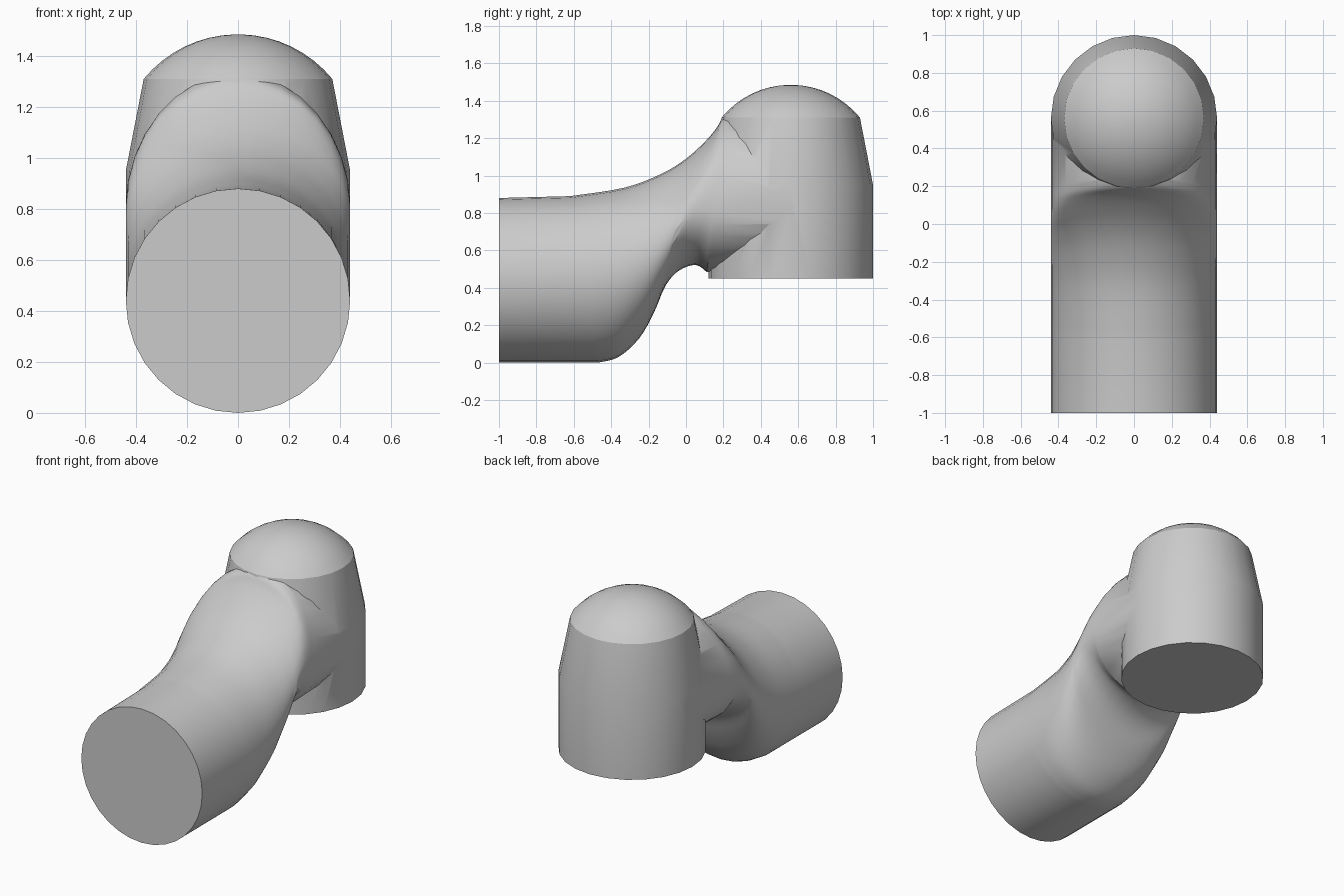
import bpy, bmesh, math
from mathutils import Vector

if "Cube" in bpy.data.objects:
    bpy.data.objects.remove(bpy.data.objects["Cube"], do_unlink=True)

R = 0.44
SEGMENTS = 32
AXIS_Y = 0.56

grey = bpy.data.materials.new("plain grey")
grey.use_nodes = True
grey.diffuse_color = (0.6, 0.6, 0.6, 1)
grey.node_tree.nodes["Principled BSDF"].inputs["Base Color"].default_value = (0.6, 0.6, 0.6, 1)


def loft(name, rings):
    """Closed solid skinned through equal-length rings of points."""
    bm = bmesh.new()
    loops = [[bm.verts.new(p) for p in ring] for ring in rings]
    n = len(loops[0])
    for a, b in zip(loops, loops[1:]):
        for i in range(n):
            j = (i + 1) % n
            bm.faces.new((a[i], a[j], b[j], b[i]))
    bm.faces.new(loops[0])
    bm.faces.new(loops[-1])
    bmesh.ops.recalc_face_normals(bm, faces=bm.faces)
    mesh = bpy.data.meshes.new(name)
    bm.to_mesh(mesh)
    bm.free()
    mesh.materials.append(grey)
    obj = bpy.data.objects.new(name, mesh)
    bpy.context.collection.objects.link(obj)
    return obj


def section(top, bottom, widest):
    """Egg-shaped ring across x, widest at a fraction of its height."""
    mid = bottom.lerp(top, widest)
    ring = []
    for i in range(SEGMENTS):
        a = math.tau * i / SEGMENTS
        end = top if math.sin(a) > 0 else bottom
        p = mid.lerp(end, abs(math.sin(a)))
        ring.append((R * math.cos(a), p.x, p.y))
    return ring


def spline(points, steps):
    """Catmull-Rom curve through the points."""
    pts = [points[0]] + points + [points[-1]]
    out = []
    for a, b, c, d in zip(pts, pts[1:], pts[2:], pts[3:]):
        for s in range(steps):
            t = s / steps
            out.append(0.5 * (2 * b + (c - a) * t + (2 * a - 5 * b + 4 * c - d) * t * t
                              + (3 * b - a - 3 * c + d) * t ** 3))
    return out + [points[-1]]


# Inlet pipe flowing up into the neck: top y, z / bottom y, z / widest fraction
stations = [
    (-0.62, 0.89, -0.47, 0.00, 0.50),
    (-0.33, 0.935, -0.36, 0.03, 0.50),
    (-0.13, 1.01, -0.25, 0.13, 0.50),
    (0.00, 1.09, -0.17, 0.27, 0.49),
    (0.10, 1.18, -0.11, 0.41, 0.46),
    (0.16, 1.25, -0.04, 0.49, 0.42),
    (0.195, 1.305, 0.05, 0.522, 0.37),
    (0.24, 1.33, 0.11, 0.485, 0.37),
]
tops = spline([Vector(s[0:2]) for s in stations], 4)
bottoms = spline([Vector(s[2:4]) for s in stations], 4)
widths = spline([Vector((s[4], 0)) for s in stations], 4)
rings = [section(Vector((-1, 0.88)), Vector((-1, 0)), 0.5)]
rings += [section(t, b, w.x) for t, b, w in zip(tops, bottoms, widths)]
rings.append(section(Vector((AXIS_Y, 1.3)), Vector((AXIS_Y, 0.5)), 0.41))
body = loft("pipe_body", rings)

# Upright outlet: straight skirt, tapered shoulder and domed cap
cap_r, rim_z, apex_z = 0.37, 1.31, 1.485
rise = apex_z - rim_z
ball = (cap_r ** 2 + rise ** 2) / (2 * rise)
rim_angle = math.asin(cap_r / ball)
profile = [(R, 0.45), (R, 0.95), (cap_r, rim_z)]
for k in range(1, 9):
    a = rim_angle * (1 - k / 8.2)
    profile.append((ball * math.sin(a), apex_z - ball * (1 - math.cos(a))))
turned = [[(r * math.cos(math.tau * i / 24), AXIS_Y + r * math.sin(math.tau * i / 24), z)
           for i in range(24)] for r, z in profile]
upright = loft("domed_outlet", turned)
upright.hide_render = True

# Weld both parts into one solid
union = body.modifiers.new("union", 'BOOLEAN')
union.operation = 'UNION'
union.solver = 'EXACT'
union.object = upright
bpy.ops.object.select_all(action='DESELECT')
body.select_set(True)
bpy.context.view_layer.objects.active = body
bpy.ops.object.modifier_apply(modifier=union.name)
bpy.data.objects.remove(upright, do_unlink=True)
bpy.ops.object.shade_smooth_by_angle(angle=math.radians(28))
